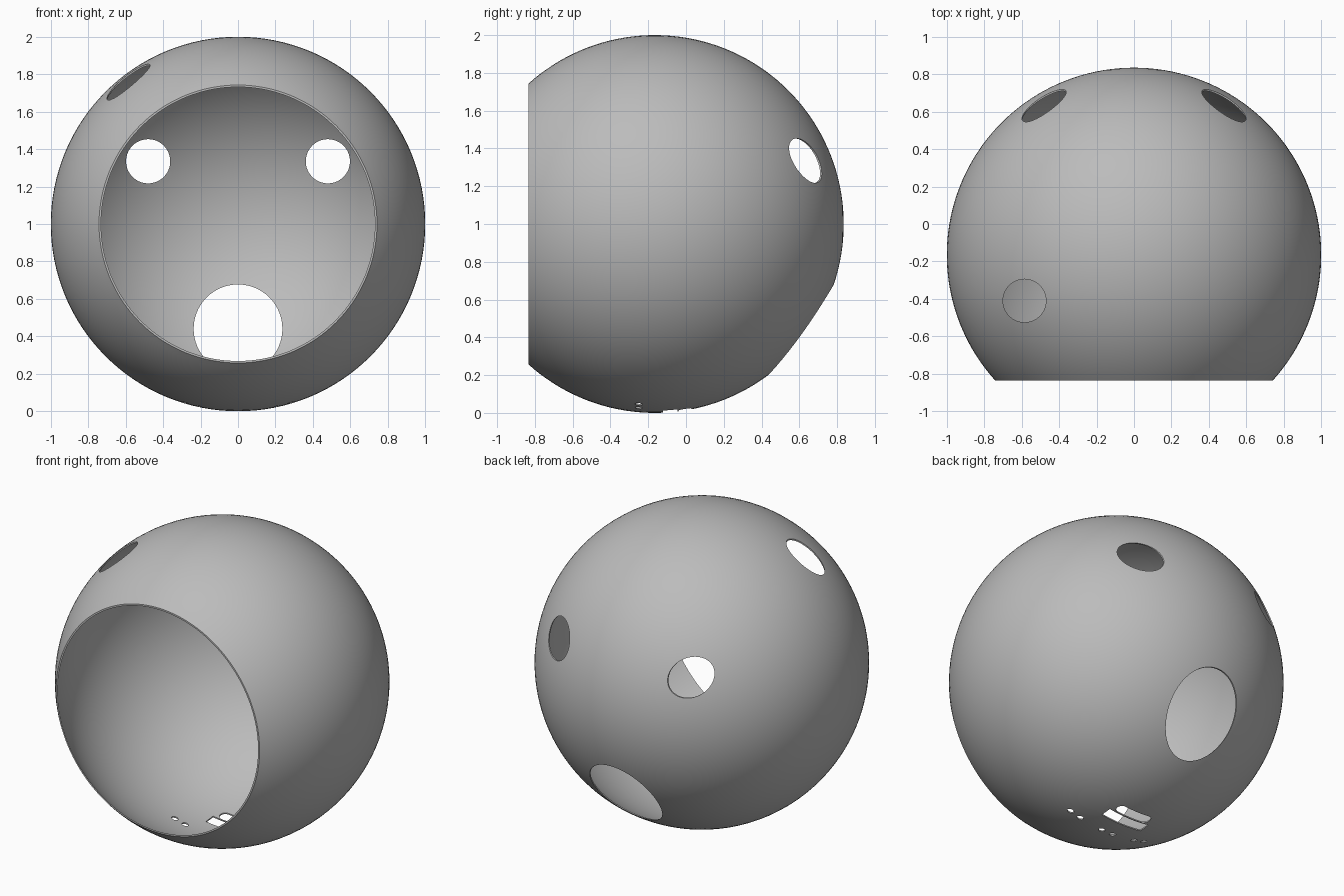
import bpy, bmesh
from math import sin, cos, pi, acos
from mathutils import Matrix, Vector

old = bpy.data.objects.get("Cube")
if old:
    bpy.data.objects.remove(old, do_unlink=True)

CENTRE = Vector((0, -0.165, 1))
THICKNESS = 0.008
SEGMENTS = 128
RINGS = 56

grey = bpy.data.materials.new("plain_grey")
grey.use_nodes = True
colour = (0.5, 0.5, 0.5, 1)
grey.diffuse_color = colour
grey.node_tree.nodes["Principled BSDF"].inputs["Base Color"].default_value = colour


def add_object(name, bm):
    bmesh.ops.recalc_face_normals(bm, faces=bm.faces)
    mesh = bpy.data.meshes.new(name)
    bm.to_mesh(mesh)
    bm.free()
    obj = bpy.data.objects.new(name, mesh)
    bpy.context.collection.objects.link(obj)
    obj.data.materials.append(grey)
    return obj


# Hollow sphere: a thin closed profile spun about the front-to-back axis
def arc(radius, cut):
    end = acos(cut / radius)
    return [Vector((radius * sin(end * i / RINGS), radius * cos(end * i / RINGS), 0))
            for i in range(RINGS + 1)]


bm = bmesh.new()
profile = arc(1, -0.67) + arc(1 - THICKNESS, -0.67)[::-1]
verts = [bm.verts.new(p + CENTRE) for p in profile]
edges = [bm.edges.new(pair) for pair in zip(verts, verts[1:])]
bmesh.ops.spin(bm, geom=verts + edges, cent=CENTRE, axis=(0, 1, 0),
               angle=2 * pi, steps=SEGMENTS, use_merge=False)
bmesh.ops.remove_doubles(bm, verts=bm.verts, dist=0.0001)
shell = add_object("sphere_shell", bm)


# Cutters: upright prisms, optionally laid along y or stretched into slots
def cutter(name, location, radius, depth, along_y=False, stretch=0, sides=64):
    bm = bmesh.new()
    bmesh.ops.create_cone(bm, cap_ends=True, segments=sides, radius1=radius,
                          radius2=radius, depth=depth)
    for v in bm.verts:
        v.co.x += stretch if v.co.x > 0 else -stretch
    if along_y:
        bmesh.ops.rotate(bm, verts=bm.verts, matrix=Matrix.Rotation(pi / 2, 3, "X"))
    bmesh.ops.translate(bm, verts=bm.verts, vec=location)
    return add_object(name, bm)


def box_cutter(name, location, size):
    bm = bmesh.new()
    bmesh.ops.create_cube(bm, size=1)
    bmesh.ops.scale(bm, verts=bm.verts, vec=size)
    bmesh.ops.translate(bm, verts=bm.verts, vec=location)
    return add_object(name, bm)


cutters = [
    cutter("back_port_cutter", (0, 0.6, 0.44), 0.237, 1, along_y=True),
    cutter("top_hole_cutter", (-0.585, -0.41, 1.8), 0.115, 0.8),
    cutter("round_slot_cutter", (0, -0.005, 0), 0.035, 0.3, stretch=0.09, sides=32),
    box_cutter("square_slot_cutter", (0, -0.083, 0), (0.3, 0.075, 0.3)),
]
for side in (-1, 1):
    cutters.append(cutter("upper_hole_cutter", (side * 0.48, 0.6, 1.335), 0.118, 1, along_y=True))
    # Three pairs of screw holes across the underside
    for x in (0.042, 0.21, 0.285):
        cutters.append(cutter("screw_hole_cutter", (side * x, -0.25, 0), 0.02, 0.3, sides=24))

# Cut every opening, then drop the cutters
bpy.context.view_layer.objects.active = shell
for tool in cutters:
    cut = shell.modifiers.new(tool.name, "BOOLEAN")
    cut.operation = "DIFFERENCE"
    cut.solver = "EXACT"
    cut.object = tool
    tool.hide_render = True
    bpy.ops.object.modifier_apply(modifier=cut.name)
for tool in cutters:
    bpy.data.objects.remove(tool, do_unlink=True)

bpy.ops.object.select_all(action="DESELECT")
shell.select_set(True)
bpy.ops.object.shade_smooth_by_angle(angle=pi / 6)
